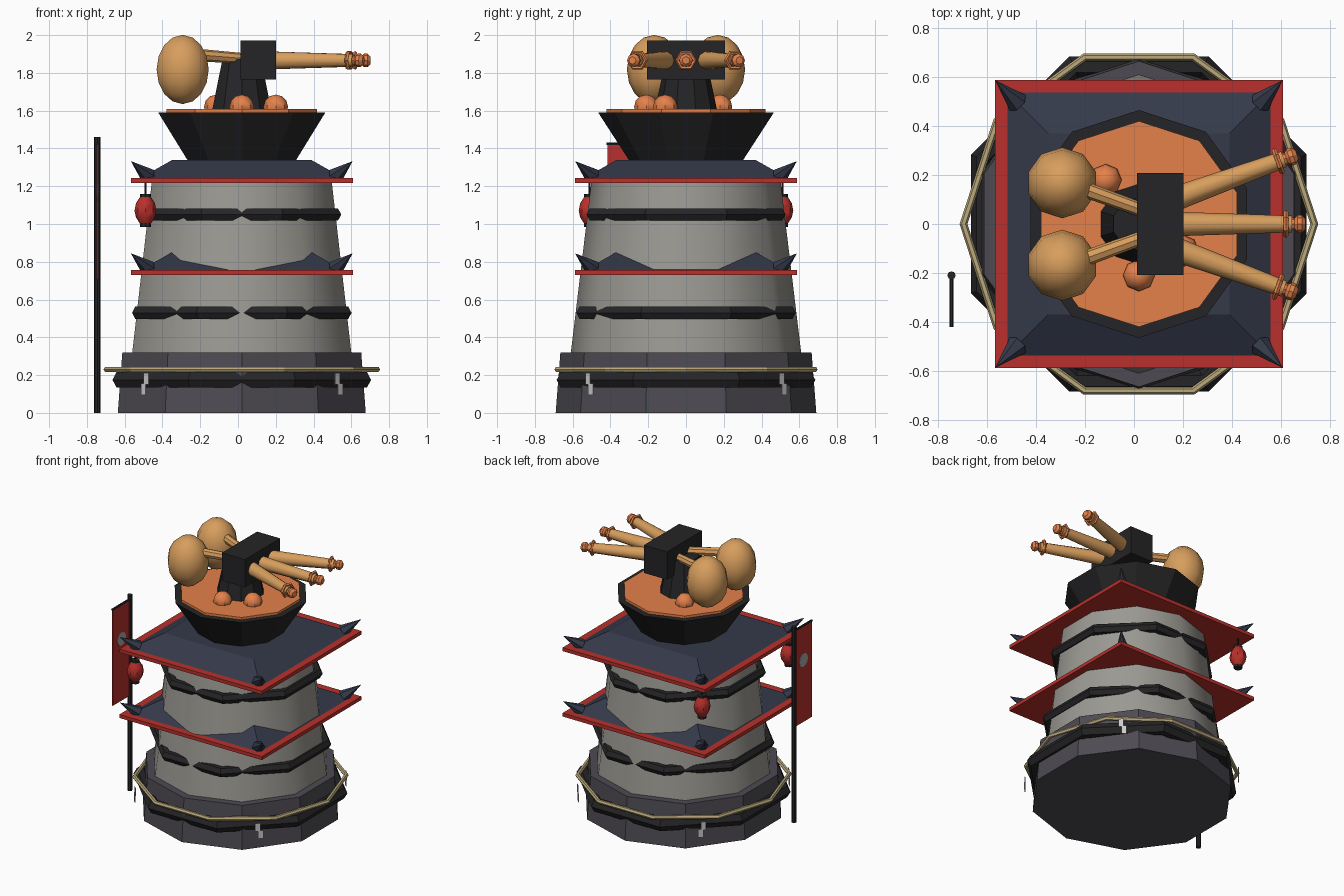
import bpy, bmesh
from math import pi, sin, cos, radians
from mathutils import Vector, Matrix

if "Cube" in bpy.data.objects:
    bpy.data.objects.remove(bpy.data.objects["Cube"])

CX = 0.02  # tower axis


def mat(name, r, g, b):
    m = bpy.data.materials.new(name)
    m.diffuse_color = (r, g, b, 1)
    m.use_nodes = True
    m.node_tree.nodes["Principled BSDF"].inputs["Base Color"].default_value = m.diffuse_color
    return m


STONE = mat("stone", .33, .32, .29)
BASE = mat("base_stone", .075, .07, .085)
DARK = mat("dark_iron", .018, .018, .02)
ROOF = mat("roof_slate", .035, .042, .068)
RED = mat("red", .48, .03, .025)
TAN = mat("tan", .68, .34, .11)
ORANGE = mat("orange", .78, .22, .07)
ROPE = mat("rope", .5, .4, .2)
PAPER = mat("paper", .75, .75, .72)
GREY = mat("grey", .4, .4, .4)


def finish(bm, name, m, smooth=0):
    bmesh.ops.recalc_face_normals(bm, faces=bm.faces)
    me = bpy.data.meshes.new(name)
    bm.to_mesh(me)
    bm.free()
    ob = bpy.data.objects.new(name, me)
    bpy.context.collection.objects.link(ob)
    me.materials.append(m)
    if smooth:
        bpy.ops.object.select_all(action='DESELECT')
        ob.select_set(True)
        bpy.context.view_layer.objects.active = ob
        bpy.ops.object.shade_smooth_by_angle(angle=radians(smooth))
    return ob


def lathe(name, profile, n, m, phase=0.0, loc=(CX, 0, 0), axis=(0, 0, 1), smooth=0, closed=False):
    """Revolve (radius, height) points around an axis; closed joins last ring to first."""
    bm = bmesh.new()
    M = Matrix.Translation(loc) @ Vector(axis).to_track_quat('Z', 'Y').to_matrix().to_4x4()
    rings = [[bm.verts.new(M @ Vector((r * cos(phase + 2 * pi * i / n), r * sin(phase + 2 * pi * i / n), h)))
              for i in range(n)] for r, h in profile]
    pairs = list(zip(rings, rings[1:]))
    if closed:
        pairs.append((rings[-1], rings[0]))
    else:
        bm.faces.new(rings[0])
        bm.faces.new(rings[-1])
    for a, b in pairs:
        for i in range(n):
            j = (i + 1) % n
            bm.faces.new((a[i], a[j], b[j], b[i]))
    bmesh.ops.remove_doubles(bm, verts=bm.verts, dist=1e-5)
    return finish(bm, name, m, smooth)


def ring(name, R, r, n, k, m, phase=0.0, loc=(CX, 0, 0), axis=(0, 0, 1)):
    prof = [(R + r * cos(2 * pi * i / k), r * sin(2 * pi * i / k)) for i in range(k)]
    return lathe(name, prof, n, m, phase, loc, axis, closed=True)


def rod(name, a, b, r1, r2, n, m, smooth=40):
    d = Vector(b) - Vector(a)
    return lathe(name, [(r1, 0), (r2, d.length)], n, m, loc=a, axis=d, smooth=smooth)


def ball(name, loc, r, h, n, k, m, smooth=0):
    bm = bmesh.new()
    bmesh.ops.create_uvsphere(bm, u_segments=n, v_segments=k, radius=1,
                              matrix=Matrix.Translation(loc) @ Matrix.Diagonal((r, r, h, 1)))
    return finish(bm, name, m, smooth)


def box(name, loc, size, m, rot=0.0):
    bm = bmesh.new()
    bmesh.ops.create_cube(bm, size=1, matrix=Matrix.Translation(loc) @ Matrix.Rotation(rot, 4, 'Z')
                          @ Matrix.Diagonal((*size, 1)))
    return finish(bm, name, m)


# tower: ten-sided, corner on the y axis
P = pi / 2
lathe("stone_base", [(.69, 0), (.665, .32)], 10, BASE, P)
lathe("tower_wall", [(.612, .30), (.50, 1.23)], 10, STONE, P, smooth=40)

# eight-sided dark bands that break through the wall
for nm, z, R, r in (("base_band", .175, .693, .048), ("lower_band", .53, .592, .037), ("upper_band", 1.05, .533, .037)):
    ring(nm, R, r, 8, 6, DARK, pi / 8, (CX, 0, z))

# square roofs with corner spikes
S = 2 ** .5
for nm, z in (("lower", .73), ("upper", 1.218)):
    box(nm + "_roof_eave", (CX, 0, z + .013), (1.175, 1.175, .026), RED)
    lathe(nm + "_roof", [(.54 * S, z + .024), (.37 * S, z + .12)], 4, ROOF, pi / 4)
    for sx in (-1, 1):
        for sy in (-1, 1):
            rod(nm + "_roof_spike", (CX + sx * .495, sy * .495, z + .035),
                (CX + sx * .585, sy * .585, z + .113), .045, .001, 6, ROOF, 0)

# rope with paper streamers
ring("rope", .716, .016, 10, 6, ROPE, 0, (CX, 0, .23))
for i in range(4):
    a = pi / 4 + i * pi / 2
    for off, z, h in ((-.009, .18, .06), (.011, .125, .06)):
        s = off if cos(a) * sin(a) < 0 else -off
        if sin(a) > 0:
            s = -s
        box("paper_streamer", (CX + .725 * cos(a) - s * sin(a), .725 * sin(a) + s * cos(a), z),
            (.004, .036, h), PAPER, a)

# turret bowl, deck and pedestal
lathe("turret_bowl", [(.30, 1.335), (.465, 1.59)], 10, DARK, P)
lathe("turret_deck", [(.42, 1.58), (.42, 1.608)], 10, ORANGE, P)
lathe("pedestal", [(.165, 1.60), (.108, 1.87)], 10, DARK, P)
for x, y in ((.20, -.11), (CX, -.21), (-.115, .18)):
    ball("deck_ball", (x, y, 1.62), .065, .065, 8, 6, ORANGE, 40)

# gun housing with three barrels
box("gun_housing", (.107, 0, 1.868), (.19, .415, .207), DARK)
for y, ang in ((-.08, -20), (0, 0), (.08, 20)):
    d = Vector((cos(radians(ang)), sin(radians(ang)), 0))
    o = Vector((.105, y, 1.866))
    rod("barrel", o, o + d * .54, .052, .034, 10, TAN)
    ring("muzzle_ring", .046, .011, 6, 5, ORANGE, 0, o + d * .515, d)
    lathe("muzzle_tip", [(.03, .53), (.024, .55), (.036, .562), (.036, .58), (.02, .596)], 8, ORANGE, 0, o, d)

# rear tanks with pipes
for s in (-1, 1):
    ball("tank", (-.293, s * .168, 1.818), .145, .183, 10, 8, TAN, 40)
    rod("tank_pipe", (-.28, s * .17, 1.90), (.08, s * .04, 1.872), .034, .028, 8, TAN)

# hanging lanterns on the left side
for s in (-1, 1):
    x, y = -.49, s * .51
    lathe("lantern", [(.028, 1.0), (.05, 1.035), (.058, 1.07), (.05, 1.11), (.028, 1.145)], 8, RED, 0, (x, y, 0), smooth=40)
    for z in (.985, 1.14):
        lathe("lantern_cap", [(.03, z), (.03, z + .018)], 8, DARK, 0, (x, y, 0))
    rod("lantern_cord", (x, y, 1.15), (x, y, 1.22), .006, .006, 6, DARK)

# banner on its pole
bx = -.745
rod("banner_pole", (bx, -.21, 0), (bx, -.21, 1.46), .017, .017, 8, DARK)
rod("banner_crossbar", (bx, -.2, 1.425), (bx, -.42, 1.425), .008, .008, 6, DARK)
box("banner_cloth", (bx, -.315, 1.065), (.006, .20, .715), RED)
lathe("banner_disc", [(.05, -.006), (.05, .006)], 12, GREY, 0, (bx, -.315, 1.17), (1, 0, 0))
